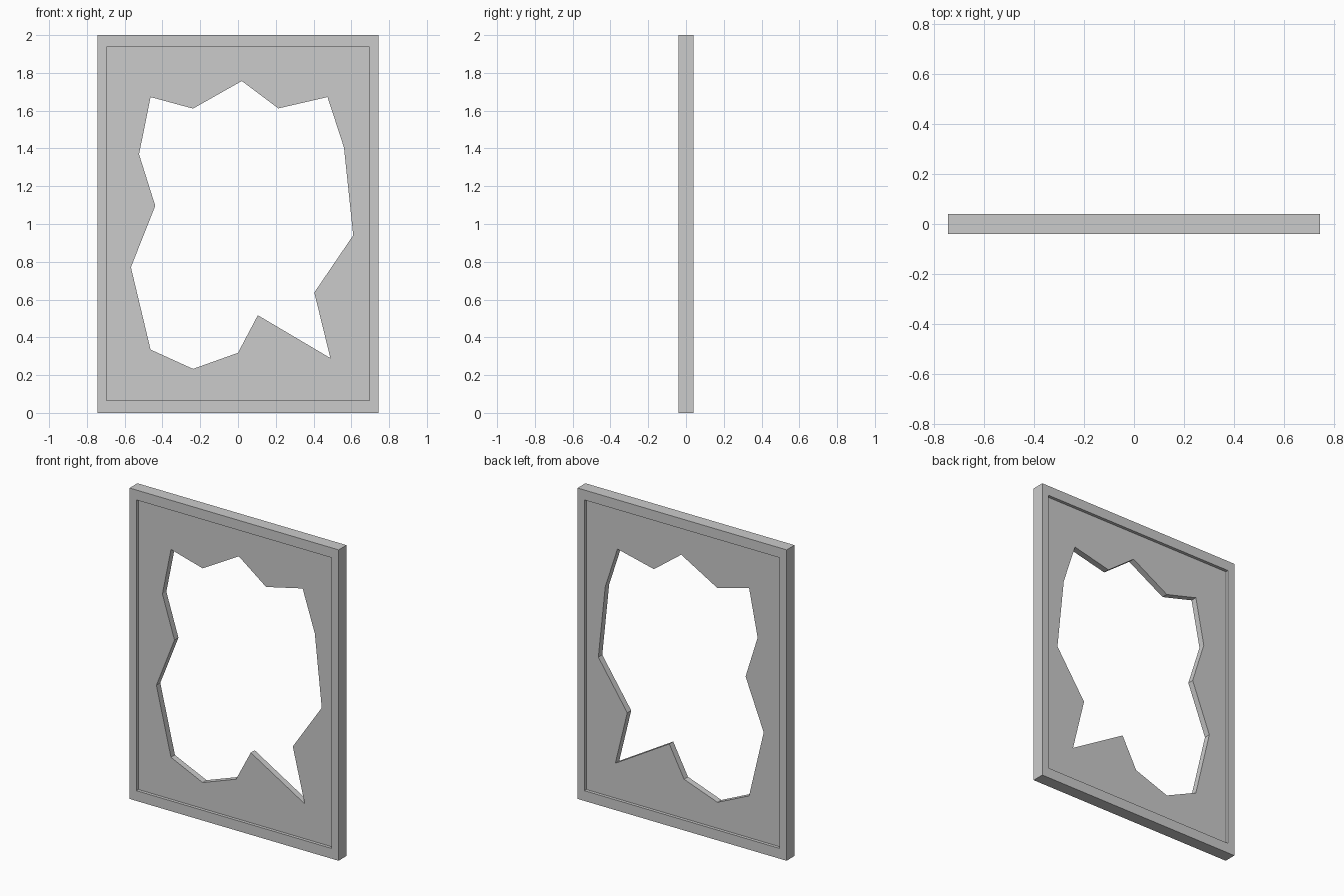
import bpy
import bmesh

if "Cube" in bpy.data.objects:
    bpy.data.objects.remove(bpy.data.objects["Cube"])


def rect(x, z0, z1):
    return [(-x, z0), (x, z0), (x, z1), (-x, z1)]


def pierced_slab(name, outer, inner, half, outer_walls=True):
    """Upright slab with an opening, centred on y = 0."""
    bm = bmesh.new()
    loops = []
    edges = []
    for pts in (outer, inner):
        front = [bm.verts.new((x, -half, z)) for x, z in pts]
        back = [bm.verts.new((x, half, z)) for x, z in pts]
        loops.append((front, back))
    for side in (0, 1):
        edges = []
        for loop in loops:
            vs = loop[side]
            edges += [bm.edges.new((vs[i - 1], vs[i])) for i in range(len(vs))]
        bmesh.ops.triangle_fill(bm, edges=edges, use_beauty=True)
    for front, back in (loops if outer_walls else loops[1:]):
        for i in range(len(front)):
            bm.faces.new((front[i - 1], front[i], back[i], back[i - 1]))
    # merge the flat triangulation and face everything outwards
    bmesh.ops.recalc_face_normals(bm, faces=bm.faces)
    if not outer_walls:
        for f in bm.faces:
            n = f.normal
            if abs(n.y) > 0.9 and n.y * f.calc_center_median().y < 0:
                bmesh.ops.reverse_faces(bm, faces=bm.faces)
                break
    me = bpy.data.meshes.new(name)
    bm.to_mesh(me)
    bm.free()
    ob = bpy.data.objects.new(name, me)
    bpy.context.collection.objects.link(ob)
    return ob


# Raised border and the recessed panel's outline
outer = rect(0.744, 0.0, 2.0)
inset = rect(0.695, 0.066, 1.936)
pierced_slab("border_frame", outer, inset, 0.04)

# Thin panel with a jagged broken opening
hole = [(-0.463, 1.672), (-0.238, 1.611), (0.02, 1.757), (0.214, 1.612),
        (0.474, 1.672), (0.561, 1.405), (0.610, 0.94), (0.404, 0.637),
        (0.489, 0.29), (0.105, 0.517), (0.0, 0.318), (-0.238, 0.233),
        (-0.463, 0.335), (-0.567, 0.771), (-0.438, 1.096), (-0.524, 1.369)]
pierced_slab("broken_panel", inset, hole, 0.02, outer_walls=False)
